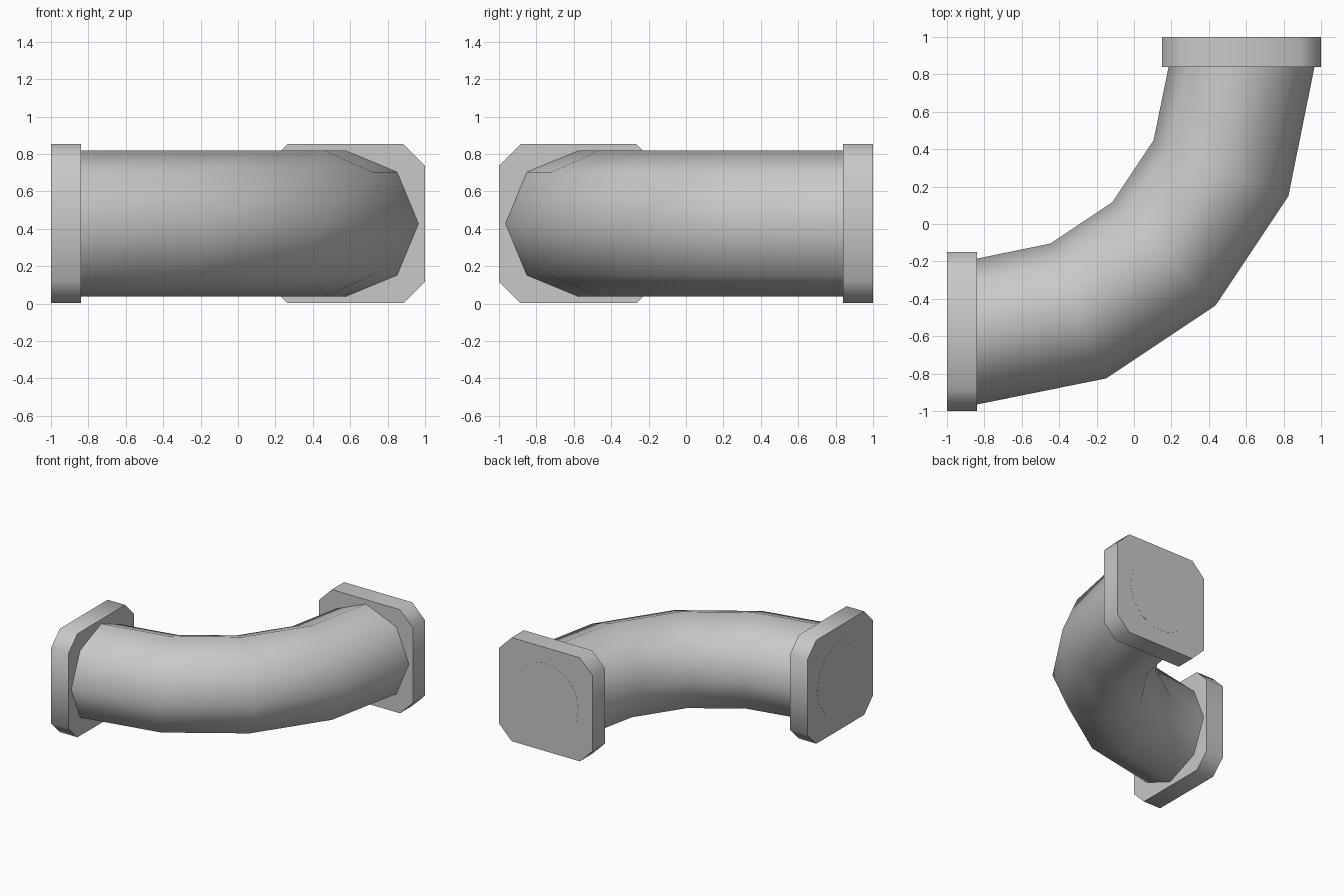
import bpy, bmesh
from math import cos, sin, pi, radians
from mathutils import Vector

cube = bpy.data.objects.get("Cube")
if cube:
    bpy.data.objects.remove(cube, do_unlink=True)

MID_Z = 0.4275      # height of the pipe axis
AXIS = 0.575        # offset of each pipe mouth from the centre

grey = bpy.data.materials.new("pipe_grey")
grey.use_nodes = True
colour = (0.58, 0.58, 0.58, 1)
grey.diffuse_color = colour
grey.node_tree.nodes["Principled BSDF"].inputs["Base Color"].default_value = colour


def ngon(radius, sides):
    return [(radius * cos(2 * pi * i / sides), radius * sin(2 * pi * i / sides))
            for i in range(sides)]


def loft(name, stations, profile):
    """Skin a profile through stations (x, y, angle of the profile's flat axis)."""
    bm = bmesh.new()
    rings = []
    for x, y, angle in stations:
        side = Vector((cos(radians(angle)), sin(radians(angle)), 0))
        rings.append([bm.verts.new(Vector((x, y, MID_Z + q)) + side * p)
                      for p, q in profile])
    n = len(profile)
    for a, b in zip(rings, rings[1:]):
        for i in range(n):
            j = (i + 1) % n
            bm.faces.new((a[i], a[j], b[j], b[i]))
    bm.faces.new(rings[0])
    bm.faces.new(rings[-1])
    bmesh.ops.recalc_face_normals(bm, faces=bm.faces)
    # smooth round the sides, crisp at the end caps
    for f in bm.faces:
        f.smooth = True
    for e in bm.edges:
        e.smooth = e.calc_face_angle(0) < radians(60)
    mesh = bpy.data.meshes.new(name)
    bm.to_mesh(mesh)
    bm.free()
    mesh.materials.append(grey)
    obj = bpy.data.objects.new(name, mesh)
    bpy.context.collection.objects.link(obj)
    return obj


# curved eight-sided pipe
loft("elbow_pipe", [(-0.84, -AXIS, -90), (-0.298, -0.465, -67.5),
                    (0.16, -0.16, -45),
                    (0.465, 0.298, -22.5), (AXIS, 0.84, 0)], ngon(0.39, 8))

# square flanges with cut corners, and the flush disc in each mouth
h, c = 0.4255, 0.31
plate = [(h, c), (c, h), (-c, h), (-h, c), (-h, -c), (-c, -h), (c, -h), (h, -c)]
disc = ngon(0.3, 14)
for part, profile, inner, outer in (("flange", plate, 0.84, 0.999),
                                    ("mouth_disc", disc, 0.99, 1.0)):
    loft("side_" + part, [(-inner, -AXIS, -90), (-outer, -AXIS, -90)], profile)
    loft("back_" + part, [(AXIS, inner, 0), (AXIS, outer, 0)], profile)
